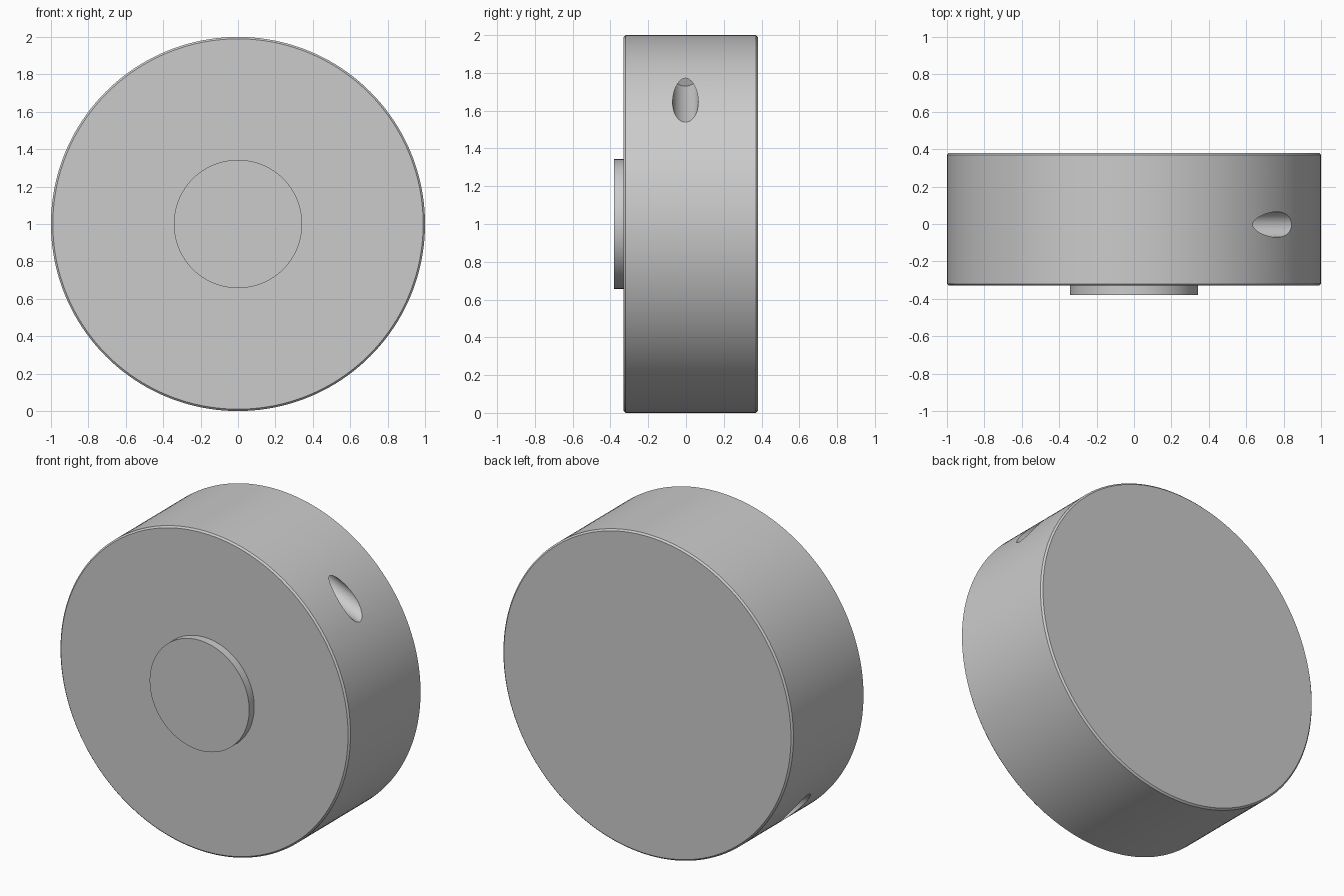
import bpy, math
from mathutils import Vector

if "Cube" in bpy.data.objects:
    bpy.data.objects.remove(bpy.data.objects["Cube"])

def cylinder(name, radius, start, end, sides):
    """Cylinder running between two points."""
    a, b = Vector(start), Vector(end)
    bpy.ops.mesh.primitive_cylinder_add(
        vertices=sides, radius=radius, depth=(b - a).length, location=(a + b) / 2,
        rotation=(b - a).to_track_quat('Z', 'Y').to_euler())
    ob = bpy.context.object
    ob.name = name
    return ob

def activate(ob):
    bpy.ops.object.select_all(action='DESELECT')
    ob.select_set(True)
    bpy.context.view_layer.objects.active = ob

# Main disc with a fine chamfer on both rims
disc = cylinder("disc_body", 1.0, (0, -0.33, 1), (0, 0.38, 1), 160)
bevel = disc.modifiers.new("rim_chamfer", 'BEVEL')
bevel.width = 0.01
bevel.segments = 1
bevel.limit_method = 'ANGLE'
bevel.angle_limit = math.radians(60)

# Raised round boss on the front
boss = cylinder("front_boss", 0.343, (0, -0.38, 1), (0, -0.32, 1), 96)

# Two slanted blind holes in the rim, diametrically opposite
angle = math.radians(157.5)
direction = Vector((math.cos(angle), 0, math.sin(angle)))
mouth = Vector((0.74, 0, 0.655))
centre = Vector((0, -0.003, 1))
cutters = []
for side in (1, -1):
    start = centre + side * (mouth - direction * 0.5)
    end = centre + side * (mouth + direction * 0.36)
    cutter = cylinder("rim_hole_cutter", 0.068, start, end, 48)
    cutter.hide_render = True
    cutters.append(cutter)
    cut = disc.modifiers.new("rim_hole", 'BOOLEAN')
    cut.operation = 'DIFFERENCE'
    cut.solver = 'EXACT'
    cut.object = cutter

# Bake the cuts, then remove the cutters
activate(disc)
for name in [m.name for m in disc.modifiers]:
    bpy.ops.object.modifier_apply(modifier=name)
for cutter in cutters:
    bpy.data.objects.remove(cutter, do_unlink=True)

# Smooth walls, crisp edges
for ob in (disc, boss):
    activate(ob)
    bpy.ops.object.shade_smooth_by_angle(angle=math.radians(30))
